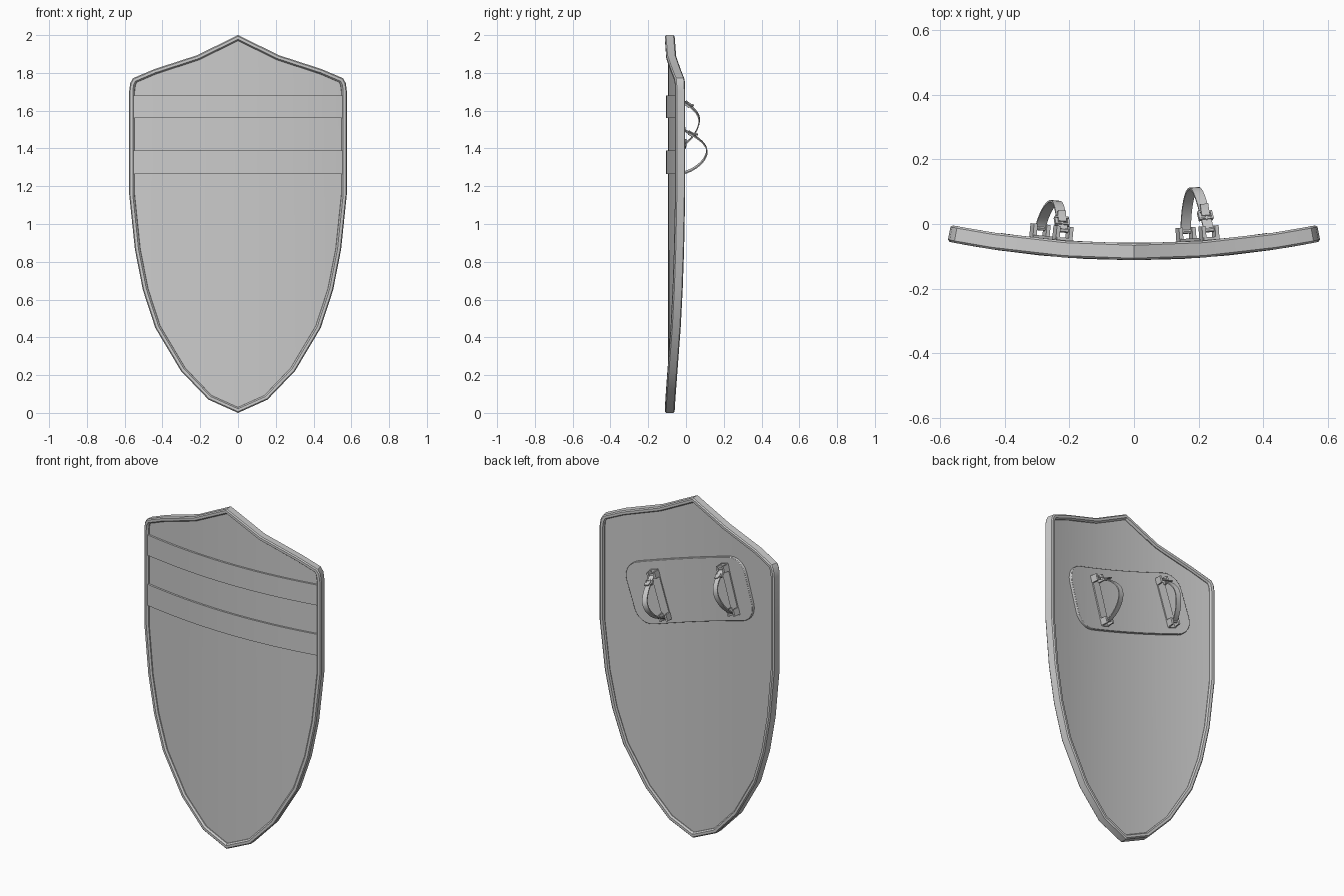
import bpy, bmesh, math
from mathutils import Vector, Matrix
from mathutils.geometry import interpolate_bezier

if "Cube" in bpy.data.objects:
    bpy.data.objects.remove(bpy.data.objects["Cube"])

TILT = math.radians(17)


def mid_y(x):
    return -0.086 + 0.058 * (x / 0.575) ** 2


def warp(x, d, z):
    # bend a flat point at depth d around the shield's horizontal curve
    n = Vector((-0.351 * x, 1, 0)).normalized()
    return Vector((x, mid_y(x), z)) + n * d


def finish(name, bm, matrix=None):
    bmesh.ops.recalc_face_normals(bm, faces=bm.faces)
    me = bpy.data.meshes.new(name)
    bm.to_mesh(me)
    bm.free()
    ob = bpy.data.objects.new(name, me)
    bpy.context.collection.objects.link(ob)
    if matrix is not None:
        ob.matrix_world = matrix
    return ob


def inset(pts, a):
    # mitred inset of a counter-clockwise outline
    out = []
    for i, p in enumerate(pts):
        e1 = (p - pts[i - 1]).normalized()
        e2 = (pts[(i + 1) % len(pts)] - p).normalized()
        n1, n2 = Vector((-e1.y, e1.x)), Vector((-e2.y, e2.x))
        out.append(p + (n1 + n2) * a / (1 + n1.dot(n2)))
    return out


def slab(name, pts, d0, d1):
    # flat outline, sliced vertically, thickened and bent to the curve
    bm = bmesh.new()
    bm.faces.new([bm.verts.new((p.x, 0, p.y)) for p in pts])
    for i in range(-11, 12):
        bmesh.ops.bisect_plane(bm, geom=bm.verts[:] + bm.edges[:] + bm.faces[:],
                               plane_co=(i * 0.05, 0, 0), plane_no=(1, 0, 0), dist=1e-4)
    faces, verts = bm.faces[:], bm.verts[:]
    border = [tuple(e.verts) for e in bm.edges if len(e.link_faces) == 1]
    twin = {v: bm.verts.new(warp(v.co.x, d1, v.co.z)) for v in verts}
    for f in faces:
        bm.faces.new([twin[v] for v in reversed(f.verts)])
    for a, b in border:
        bm.faces.new((a, b, twin[b], twin[a]))
    for v in verts:
        v.co = warp(v.co.x, d0, v.co.z)
    return finish(name, bm)


def box(bm, loc, size, rot=0):
    bmesh.ops.create_cube(bm, size=1, matrix=Matrix.Translation(loc) @ Matrix.Rotation(rot, 4, 'X')
                          @ Matrix.Diagonal((*size, 1)))


def ribbon(name, path, width, thick, matrix):
    # strap running along a (height, length) path
    bm = bmesh.new()
    rows = []
    for i, p in enumerate(path):
        t = (path[min(i + 1, len(path) - 1)] - path[max(i - 1, 0)]).normalized()
        n = Vector((-t.y, t.x)) * thick / 2
        rows.append([bm.verts.new((sx * width / 2, q.x, q.y))
                     for sx, q in ((-1, p - n), (1, p - n), (1, p + n), (-1, p + n))])
    for a, b in zip(rows, rows[1:]):
        for k in range(4):
            bm.faces.new((a[k], a[(k + 1) % 4], b[(k + 1) % 4], b[k]))
    bm.faces.new(rows[0])
    bm.faces.new(rows[-1])
    return finish(name, bm, matrix)


# shield outline, right half mirrored to the left
half = [(0.155, 0.07), (0.30, 0.222), (0.435, 0.45), (0.50, 0.65), (0.542, 0.865), (0.572, 1.155),
        (0.572, 1.705), (0.567, 1.745), (0.552, 1.772), (0.44, 1.82), (0.217, 1.893)]
outline = [Vector(p) for p in [(0, 0)] + half + [(0, 2)] + [(-x, z) for x, z in reversed(half)]]

# rim swept round the outline
profile = [(0, -0.02), (0.006, -0.026), (0.02, -0.026), (0.027, -0.016),
           (0.027, 0.016), (0.02, 0.026), (0.006, 0.026), (0, 0.02)]
bm = bmesh.new()
loops = [[bm.verts.new(warp(p.x, d, p.y)) for p in inset(outline, a)] for a, d in profile]
for k in range(len(loops)):
    A, B = loops[k - 1], loops[k]
    for i in range(len(A)):
        bm.faces.new((A[i - 1], A[i], B[i], B[i - 1]))
finish("rim", bm)

# main board
slab("board", inset(outline, 0.02), -0.01, 0.012)

# raised bands across the front
for name, lo, hi in (("upper_band", 1.56, 1.68), ("lower_band", 1.265, 1.39)):
    slab(name, [Vector(p) for p in ((-0.553, lo), (0.553, lo), (0.553, hi), (-0.553, hi))], -0.021, -0.005)

# tilted arm pad on the back
pad = []
for k, (sx, sz) in enumerate(((1, 1), (-1, 1), (-1, -1), (1, -1))):
    for j in range(7):
        a = math.pi / 2 * (k + j / 6)
        u, w = sx * 0.31 + 0.095 * math.cos(a), sz * 0.085 + 0.095 * math.sin(a)
        pad.append(Vector((u * math.cos(TILT) + w * math.sin(TILT),
                           1.46 - u * math.sin(TILT) + w * math.cos(TILT))))
ob = slab("arm_pad", pad, 0.008, 0.028)
mod = ob.modifiers.new("soft_edge", 'BEVEL')
mod.width, mod.segments, mod.limit_method = 0.006, 2, 'ANGLE'

# two strap handles: centre x, centre z, strap height, strap peak position
for side, cx, cz, h, peak in (("arm", 0.2, 1.385, 0.162, 0.0), ("hand", -0.26, 1.54, 0.117, 0.012)):
    M = (Matrix.Translation(warp(cx, 0.028, cz)) @ Matrix.Rotation(math.atan(0.351 * cx), 4, 'Z')
         @ Matrix.Rotation(TILT, 4, 'Y'))

    # base strip with a lug pair and pin at each end
    bm = bmesh.new()
    box(bm, (0, 0.003, 0), (0.05, 0.01, 0.29))
    for s in (-1, 1):
        for x in (-0.021, 0.021):
            box(bm, (x, 0.022, s * 0.122), (0.012, 0.042, 0.038))
        bmesh.ops.create_cone(bm, cap_ends=True, segments=12, radius1=0.007, radius2=0.007, depth=0.05,
                              matrix=Matrix.Translation((0, 0.03, s * 0.122)) @ Matrix.Rotation(math.pi / 2, 4, 'Y'))
    finish(side + "_mount", bm, M)

    # curved strap
    V = Vector
    path = interpolate_bezier(V((0.028, -0.122)), V((h * 0.5, -0.115)), V((h, peak - 0.06)), V((h, peak)), 12)
    path += interpolate_bezier(V((h, peak)), V((h, peak + 0.05)), V((h * 0.5, 0.095)), V((0.028, 0.122)), 12)[1:]
    ribbon(side + "_strap", path, 0.032, 0.006, M)

    # buckle frame, tongue and loose strap end
    c, d = path[-4], (path[-5] - path[-3]).normalized()
    ang = math.atan2(d.y, d.x)
    bm = bmesh.new()
    for s in (-1, 1):
        box(bm, (s * 0.02, c.x, c.y), (0.006, 0.028, 0.012), ang)
        e = c + d * 0.012 * s
        box(bm, (0, e.x, e.y), (0.044, 0.006, 0.014), ang)
    box(bm, (0, c.x + d.y * 0.005, c.y + 0.006), (0.005, 0.026, 0.004), ang)
    finish(side + "_buckle", bm, M)
    ribbon(side + "_strap_end", [c + V((0, 0.006)), c + d * 0.02 + V((0, 0.009)),
                                 c + d * 0.04 + V((0.002, 0.017))], 0.026, 0.005, M)

bpy.ops.object.select_all(action='SELECT')
bpy.context.view_layer.objects.active = bpy.context.selected_objects[0]
bpy.ops.object.shade_smooth_by_angle(angle=math.radians(30))
